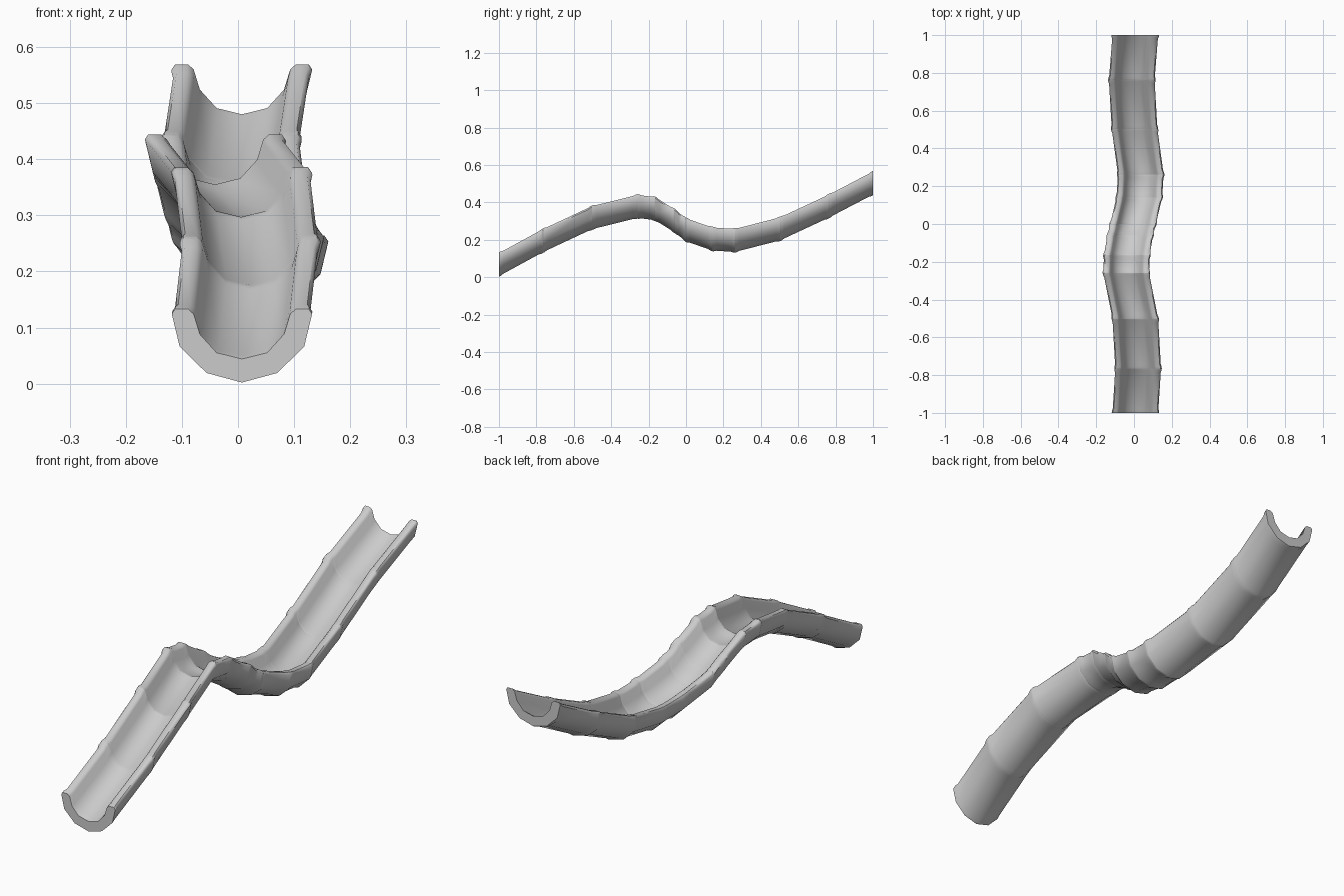
import bpy, bmesh
from mathutils import Vector

cube = bpy.data.objects.get("Cube")
if cube:
    bpy.data.objects.remove(cube, do_unlink=True)

grey = bpy.data.materials.new("light grey")
grey.use_nodes = True
grey.diffuse_color = (0.6, 0.6, 0.6, 1)
grey.node_tree.nodes["Principled BSDF"].inputs["Base Color"].default_value = (0.6, 0.6, 0.6, 1)

# Joints of the channel: x centre, y, z of the underside
JOINTS = [(.007, -1, .002), (.022, -.765, .13), (.007, -.502, .253),
          (-.041, -.26, .313), (-.038, -.165, .301), (-.02, -.06, .235),
          (-.005, 0, .188), (.028, .14, .139), (.036, .262, .131),
          (.003, .503, .193), (-.012, .763, .314), (.007, 1, .438)]

# Right half of the cross-section, from the outer bottom over the rim to the floor
OUTER = [(0, 0), (.063, .017), (.111, .064), (.125, .122), (.119, .131)]
INNER = [(.096, .131), (.086, .122), (.075, .086), (.045, .053), (0, .042)]
HALF = OUTER + INNER
PROFILE = HALF + [(-x, z) for x, z in reversed(HALF[1:-1])]
LIP = .004


def section(bm, centre, shrink):
    """One ring of the channel; shrink thins the wall between the lips."""
    ring = []
    for x, z in PROFILE:
        inside = (abs(x), z) in INNER
        dx = (1 if x > 0 else -1 if x < 0 else 0) * shrink
        dz = shrink if z < .05 and not inside else -shrink
        if inside:
            dx *= .5
            dz = -shrink
        ring.append(bm.verts.new(centre + Vector((x - dx, 0, z + dz))))
    return ring


def trough_section(index, a, b):
    a, b = Vector(a), Vector(b)
    bm = bmesh.new()
    length = b.y - a.y
    lip, neck = .008 / length, .022 / length
    stations = [(0, 0), (lip, 0), (neck, LIP), (1 - neck, LIP), (1 - lip, 0), (1, 0)]
    rings = [section(bm, a.lerp(b, t), s) for t, s in stations]
    n = len(PROFILE)
    for r, s in zip(rings, rings[1:]):
        for i in range(n):
            j = (i + 1) % n
            bm.faces.new((r[i], r[j], s[j], s[i]))
    # Close only the two open ends of the whole run, as strips across the wall
    m = len(HALF)
    pairs = [(i, m - 1 - i) for i in range(m // 2)]
    for end, ring in ((0, rings[0]), (len(JOINTS) - 2, rings[-1])):
        if index == end:
            for (p, q), (r, s) in zip(pairs, pairs[1:]):
                bm.faces.new((ring[p], ring[r], ring[s], ring[q]))
                bm.faces.new([ring[-p % n], ring[q if q == m - 1 else n - q],
                              ring[n - s], ring[n - r]])
    bmesh.ops.recalc_face_normals(bm, faces=bm.faces)
    mesh = bpy.data.meshes.new("trough_section")
    bm.to_mesh(mesh)
    bm.free()
    mesh.materials.append(grey)
    obj = bpy.data.objects.new(f"trough_section_{index + 1}", mesh)
    bpy.context.collection.objects.link(obj)
    return obj


parts = [trough_section(i, a, b) for i, (a, b) in enumerate(zip(JOINTS, JOINTS[1:]))]

# Smooth walls with crisp end edges
bpy.ops.object.select_all(action='DESELECT')
for part in parts:
    part.select_set(True)
bpy.context.view_layer.objects.active = parts[0]
bpy.ops.object.shade_smooth_by_angle(angle=.9)
